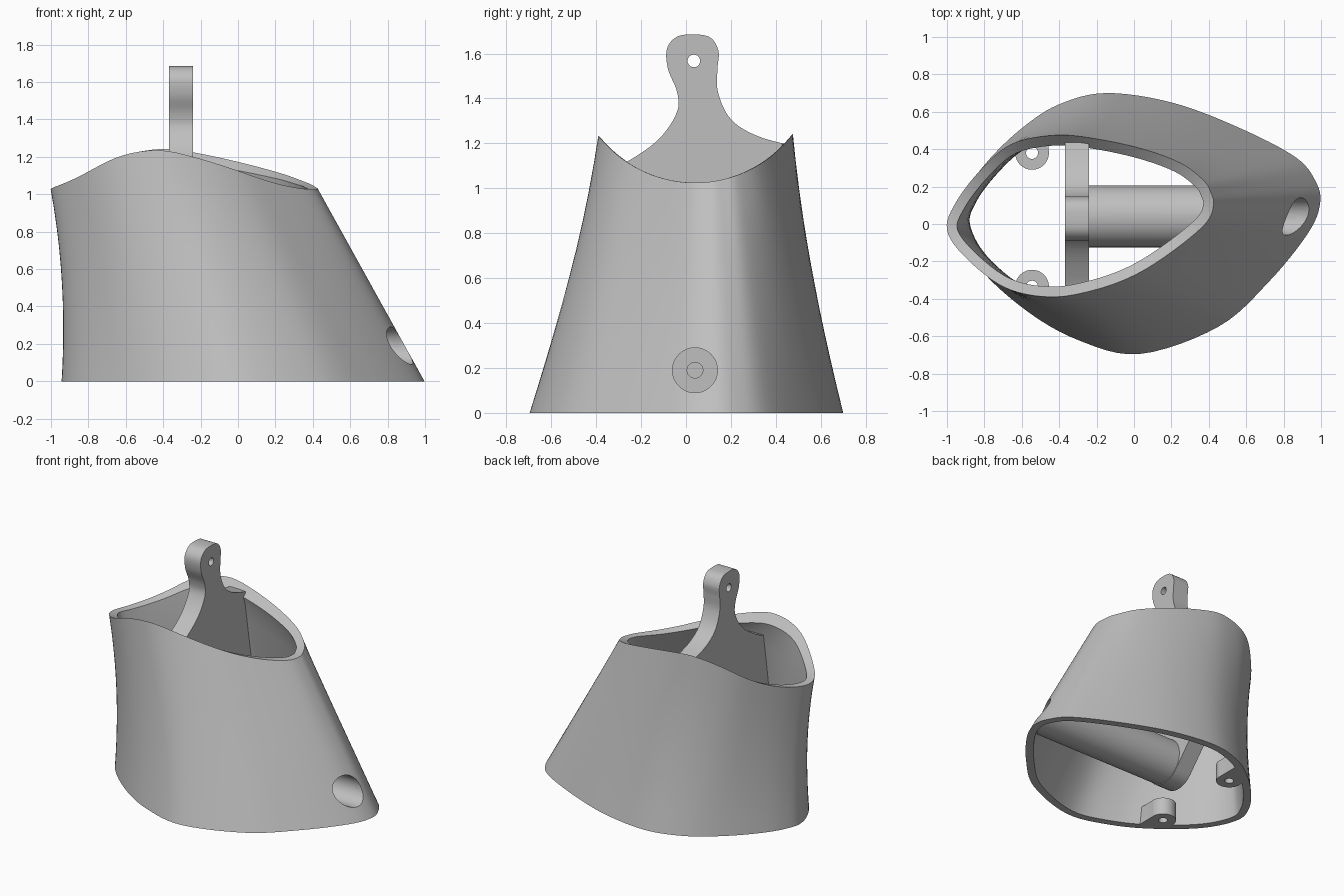
import bpy, bmesh, math
from mathutils import Vector, Matrix

cube = bpy.data.objects.get("Cube")
if cube:
    bpy.data.objects.remove(cube, do_unlink=True)

grey = bpy.data.materials.new("light_grey")
grey.use_nodes = True
grey.diffuse_color = (0.52, 0.52, 0.52, 1)
grey.node_tree.nodes["Principled BSDF"].inputs["Base Color"].default_value = (0.52, 0.52, 0.52, 1)

WALL = 0.055
AXIS_Y, BORE_Z = 0.04, 0.19

# Paired outlines of the body, matched point for point along its rulings
BASE = [(-.94, 0), (-.9, .17), (-.77, .35), (-.59, .52), (-.4, .64), (-.15, .7), (.2, .65), (.55, .52),
        (.86, .36), (.97, .23), (.995, .11), (.93, -.05), (.72, -.31), (.45, -.55), (.03, -.695),
        (-.3, -.62), (-.58, -.46), (-.83, -.23)]
RIM = [(-1, -.03), (-.95, .12), (-.81, .3), (-.65, .43), (-.42, .475), (-.2, .455), (.05, .4), (.25, .325),
       (.37, .235), (.41, .17), (.425, .1), (.38, 0), (.2, -.15), (0, -.275), (-.22, -.355),
       (-.45, -.39), (-.69, -.34), (-.9, -.18)]


def spline(points, steps, closed=False):
    """Catmull-Rom curve through 2D points."""
    pts = [Vector(p) for p in points]
    n = len(pts)
    at = (lambda i: pts[i % n]) if closed else (lambda i: pts[max(0, min(n - 1, i))])
    out = []
    for i in range(n if closed else n - 1):
        a, b, c, d = (at(i + k) for k in (-1, 0, 1, 2))
        for j in range(steps):
            t = j / steps
            out.append(0.5 * (2 * b + (c - a) * t + (2 * a - 5 * b + 4 * c - d) * t ** 2
                              + (3 * b - a - 3 * c + d) * t ** 3))
    return out if closed else out + [pts[-1]]


def finish(name, bm):
    bmesh.ops.recalc_face_normals(bm, faces=bm.faces)
    mesh = bpy.data.meshes.new(name)
    bm.to_mesh(mesh)
    bm.free()
    mesh.materials.append(grey)
    obj = bpy.data.objects.new(name, mesh)
    bpy.context.collection.objects.link(obj)
    return obj


def activate(obj):
    bpy.ops.object.select_all(action='DESELECT')
    obj.select_set(True)
    bpy.context.view_layer.objects.active = obj


def boolean(obj, tool, operation, keep=False):
    activate(obj)
    mod = obj.modifiers.new("cut", 'BOOLEAN')
    mod.object, mod.operation, mod.solver = tool, operation, 'EXACT'
    bpy.ops.object.modifier_apply(modifier=mod.name)
    if not keep:
        bpy.data.objects.remove(tool, do_unlink=True)


def smooth(obj):
    activate(obj)
    bpy.ops.object.shade_smooth_by_angle(angle=math.radians(35))


def rod(name, start, end, radius, sides=48):
    start, end = Vector(start), Vector(end)
    span = end - start
    bm = bmesh.new()
    turn = span.to_track_quat('Z', 'Y').to_matrix().to_4x4()
    bmesh.ops.create_cone(bm, cap_ends=True, segments=sides, radius1=radius, radius2=radius,
                          depth=span.length, matrix=Matrix.Translation((start + end) / 2) @ turn)
    return finish(name, bm)


base, rim = spline(BASE, 6, True), spline(RIM, 6, True)


def scoop(y):
    """Height of the round scoop that trims the top."""
    return 1.57 - math.sqrt(max(0, 0.545 ** 2 - (y - AXIS_Y) ** 2))


def ring(s, inset):
    """Body section at fraction s of the height, moved inward by inset."""
    pts = []
    for b, t in zip(base, rim):
        p = b.lerp(t, s)
        pts.append(p * (1 - 0.13 * s * (1 - s) * min(1, max(0, 0.5 - p.x))))
    out = []
    for i, p in enumerate(pts):
        d = (pts[(i + 1) % len(pts)] - pts[i - 1]).normalized()
        q = p + Vector((d.y, -d.x)) * -inset * -1
        out.append((q.x, q.y, s * scoop(rim[i].y if s < 1 else q.y)))
    return out


def loft(name, rings, capped):
    bm = bmesh.new()
    rows = [[bm.verts.new(p) for p in r] for r in rings]
    n = len(rows[0])
    for a, b in zip(rows, rows[1:] if capped else rows[1:] + rows[:1]):
        for i in range(n):
            bm.faces.new((a[i], a[(i + 1) % n], b[(i + 1) % n], b[i]))
    if capped:
        bm.faces.new(rows[0])
        bm.faces.new(rows[-1])
    return finish(name, bm)


# The outlines run clockwise, so (d.y, -d.x) points inward
levels = [i / 10 for i in range(11)]
shell = loft("shell", [ring(s, 0) for s in levels] + [ring(s, WALL) for s in reversed(levels)], False)

# Helper volume that trims inner parts to end inside the wall
core_rings = [ring(s, WALL * 0.6) for s in levels]
core = loft("core_helper", core_rings + [[(x, y, 2) for x, y, z in core_rings[-1]]], True)
core.hide_render = True

# Stepped bore in the nose
tube = rod("cross_tube", (-0.3, AXIS_Y, BORE_Z), (1.1, AXIS_Y, BORE_Z), 0.165, 64)
boolean(tube, core, 'INTERSECT', True)
for part in (shell, tube):
    boolean(part, rod("bore_cutter", (0.6, AXIS_Y, BORE_Z), (1.2, AXIS_Y, BORE_Z), 0.1), 'DIFFERENCE')
boolean(tube, rod("bolt_cutter", (-0.2, AXIS_Y, BORE_Z), (0.8, AXIS_Y, BORE_Z), 0.035), 'DIFFERENCE')

# Upright plate with a tang on top and a rounded foot around the tube
TOP = [(-.7, 1), (-.4, 1.06), (-.26, 1.12), (-.12, 1.22), (-.04, 1.34), (-.04, 1.43), (-.08, 1.53), (-.085, 1.62),
       (-.04, 1.675), (.04, 1.685), (.11, 1.67), (.145, 1.61), (.14, 1.53), (.142, 1.43), (.19, 1.32),
       (.28, 1.25), (.43, 1.2), (.75, 1.14)]
foot = [Vector((AXIS_Y + 0.17 * math.cos(a), BORE_Z + 0.17 * math.sin(a)))
        for a in (math.radians(-40 - 10 * k) for k in range(11))]
outline = spline(TOP, 6) + [Vector((.75, .75))] + foot + [Vector((-.7, .75))]
bm = bmesh.new()
face = bm.faces.new([bm.verts.new((-0.37, p.x, p.y)) for p in outline])
side = bmesh.ops.extrude_face_region(bm, geom=[face])["geom"]
bmesh.ops.translate(bm, vec=(0.13, 0, 0), verts=[v for v in side if isinstance(v, bmesh.types.BMVert)])
plate = finish("tang_plate", bm)
boolean(plate, core, 'INTERSECT', True)
boolean(plate, rod("pin_cutter", (-1, 0.035, 1.567), (1, 0.035, 1.567), 0.028, 32), 'DIFFERENCE')

# Screw bosses joined to the wall
bosses = []
for name, y, way in (("left_screw_boss", 0.38, 1), ("right_screw_boss", -0.335, -1)):
    boss = rod(name, (-0.545, y, 0), (-0.545, y, 0.13), 0.09)
    bm = bmesh.new()
    bmesh.ops.create_cube(bm, size=1, matrix=Matrix.Translation((-0.545, y + way * 0.12, 0.065))
                          @ Matrix.Diagonal((0.178, 0.24, 0.13, 1)))
    boolean(boss, finish("web", bm), 'UNION')
    boolean(boss, core, 'INTERSECT', True)
    boolean(boss, rod("screw_cutter", (-0.545, y, -1), (-0.545, y, 1), 0.032, 32), 'DIFFERENCE')
    bosses.append(boss)

bpy.data.objects.remove(core, do_unlink=True)
for part in [shell, tube, plate] + bosses:
    smooth(part)
